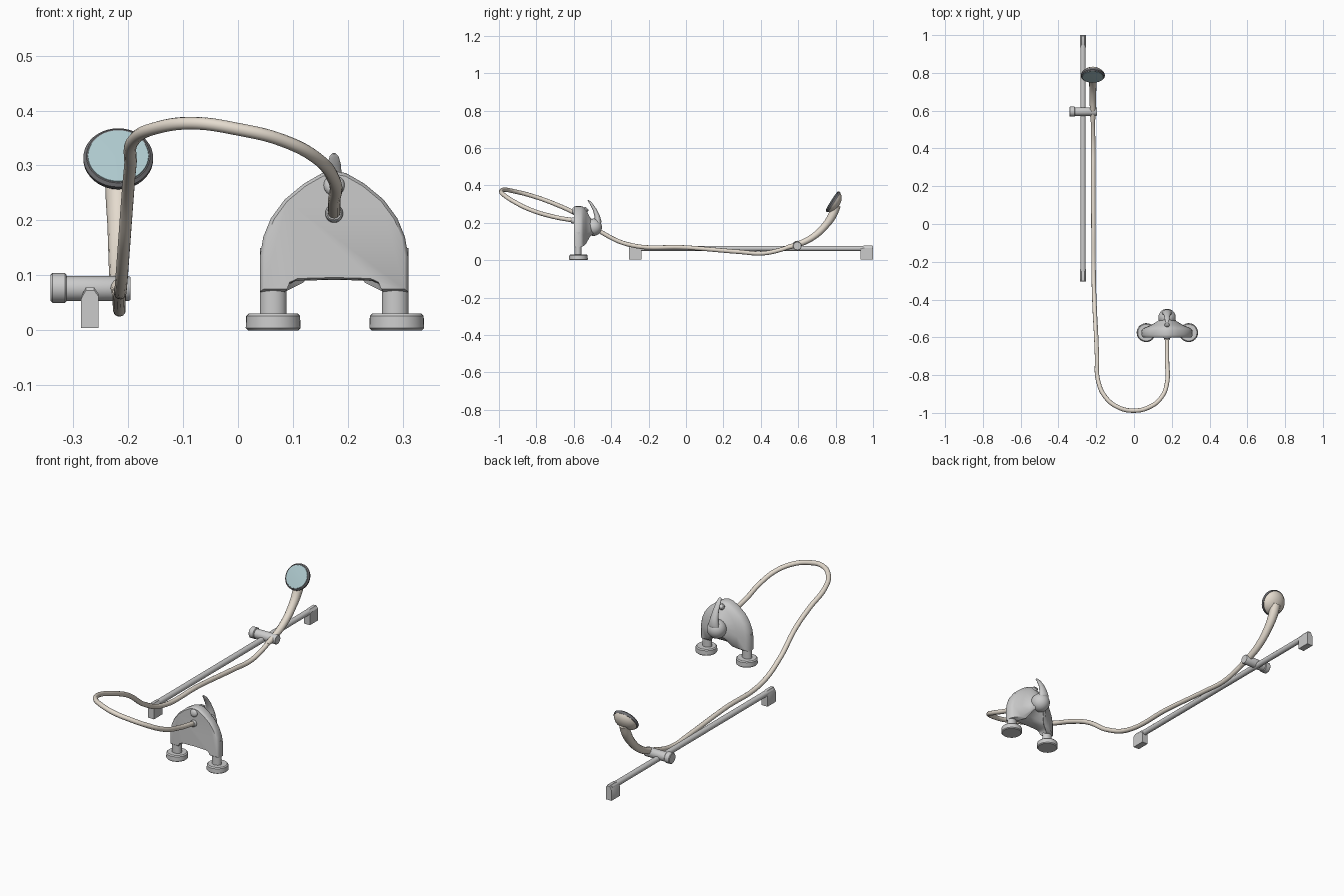
import bpy, bmesh, math
from mathutils import Vector

if "Cube" in bpy.data.objects:
    bpy.data.objects.remove(bpy.data.objects["Cube"])


def material(name, color):
    m = bpy.data.materials.new(name)
    m.diffuse_color = (*color, 1)
    m.use_nodes = True
    m.node_tree.nodes["Principled BSDF"].inputs["Base Color"].default_value = m.diffuse_color
    return m


BEIGE = material("beige", (0.78, 0.71, 0.62))
BLUE = material("face_blue", (0.42, 0.58, 0.61))
DARK = material("dark_rim", (0.16, 0.16, 0.17))


def finish(name, bm, mat=None, angle=40):
    bmesh.ops.recalc_face_normals(bm, faces=bm.faces)
    mesh = bpy.data.meshes.new(name)
    bm.to_mesh(mesh)
    bm.free()
    ob = bpy.data.objects.new(name, mesh)
    bpy.context.collection.objects.link(ob)
    if mat:
        mesh.materials.append(mat)
    bpy.ops.object.select_all(action='DESELECT')
    ob.select_set(True)
    bpy.context.view_layer.objects.active = ob
    bpy.ops.object.shade_smooth_by_angle(angle=math.radians(angle))
    return ob


def loft(name, rings, mat=None, angle=40):
    """Skin closed rings of points and cap both ends."""
    bm = bmesh.new()
    vs = [[bm.verts.new(p) for p in ring] for ring in rings]
    n = len(vs[0])
    for a, b in zip(vs, vs[1:]):
        for i in range(n):
            bm.faces.new((a[i], a[(i + 1) % n], b[(i + 1) % n], b[i]))
    bm.faces.new(vs[0])
    bm.faces.new(vs[-1])
    return finish(name, bm, mat, angle)


def lathe(name, profile, origin, axis, mat=None, squash=1.0, n=32):
    """Turn (radius, height) pairs around an axis; squash flattens along y."""
    rot = Vector((0, 0, 1)).rotation_difference(Vector(axis))
    rings = []
    for r, h in profile:
        ring = []
        for i in range(n):
            t = math.tau * i / n
            p = Vector((r * math.cos(t), r * math.sin(t) * squash, h))
            ring.append(Vector(origin) + rot @ p)
        rings.append(ring)
    return loft(name, rings, mat)


def tube(name, points, radius, mat=None, res=10):
    """Round tube through (x, y, z, relative radius) points."""
    cu = bpy.data.curves.new(name, 'CURVE')
    cu.dimensions = '3D'
    cu.bevel_depth = radius
    cu.bevel_resolution = 4
    cu.resolution_u = res
    cu.use_fill_caps = True
    sp = cu.splines.new('BEZIER')
    sp.bezier_points.add(len(points) - 1)
    for bp, p in zip(sp.bezier_points, points):
        bp.co = p[:3]
        bp.radius = p[3] if len(p) > 3 else 1
        bp.handle_left_type = bp.handle_right_type = 'AUTO'
    ob = bpy.data.objects.new(name, cu)
    bpy.context.collection.objects.link(ob)
    if mat:
        cu.materials.append(mat)
    bpy.ops.object.select_all(action='DESELECT')
    ob.select_set(True)
    bpy.context.view_layer.objects.active = ob
    bpy.ops.object.convert(target='MESH')
    return bpy.context.object


# Rail and its two end brackets
lathe("rail", [(0.014, 0), (0.014, 1.28)], (-0.27, -0.29, 0.063), (0, 1, 0), n=20)
for name, y, s in (("lower_bracket", -0.305, 1), ("upper_bracket", 1.0, -1)):
    section = [(-0.286, 0.004), (-0.254, 0.004), (-0.254, 0.066), (-0.262, 0.078),
               (-0.277, 0.078), (-0.286, 0.06)]
    loft(name, [[(x, y + s * d, 0.004 + (z - 0.004) * k) for x, z in section]
                for d, k in ((0, 0.93), (0.004, 1), (0.05, 1), (0.066, 0.9))], angle=30)

# Slider across the rail, with clamp knob
lathe("slider", [(0.023, 0), (0.023, 0.112), (0.021, 0.116)],
      (-0.312, 0.595, 0.076), (1, 0, 0))
lathe("slider_knob", [(0.024, 0), (0.027, 0.003), (0.027, 0.026), (0.024, 0.029)],
      (-0.341, 0.595, 0.077), (1, 0, 0))

# Flexible hose from the mixer outlet, round the loop and up to the handset
hose = [(0.175, -0.585, 0.21), (0.175, -0.72, 0.235), (0.175, -0.84, 0.273),
        (0.145, -0.918, 0.312), (0.08, -0.97, 0.346), (0, -0.988, 0.366),
        (-0.08, -0.972, 0.377), (-0.15, -0.918, 0.368), (-0.19, -0.83, 0.346),
        (-0.196, -0.7, 0.30), (-0.201, -0.58, 0.243), (-0.208, -0.45, 0.148),
        (-0.213, -0.3, 0.082), (-0.215, 0, 0.068), (-0.216, 0.28, 0.045),
        (-0.216, 0.41, 0.037), (-0.217, 0.5, 0.054), (-0.218, 0.57, 0.078)]
tube("hose", hose, 0.0115, BEIGE)

# Handset: curved grip, domed shell, dark rim, blue spray face
tube("handset_grip", [(-0.218, 0.54, 0.068, 0.65), (-0.218, 0.6, 0.085, 0.85),
                      (-0.218, 0.68, 0.125, 0.95), (-0.218, 0.745, 0.185, 1.05),
                      (-0.218, 0.785, 0.245, 1.25), (-0.218, 0.803, 0.295, 1.35)],
     0.0185, BEIGE)
face_dir = Vector((0, -0.84, 0.54)).normalized()
head = Vector((-0.218, 0.79, 0.31))
lathe("handset_shell", [(0.005, -0.034), (0.025, -0.031), (0.043, -0.023),
                        (0.056, -0.011), (0.062, 0.002)], head, face_dir, BEIGE, n=40)
lathe("handset_rim", [(0.061, -0.004), (0.0635, 0.002), (0.0635, 0.008), (0.058, 0.013)],
      head, face_dir, DARK, n=40)
lathe("spray_face", [(0.057, 0.010), (0.055, 0.0145), (0.03, 0.016), (0.004, 0.0165)],
      head, face_dir, BLUE, n=40)

# Mixer wall flanges and legs
for side, x in (("left", 0.064), ("right", 0.289)):
    lathe(f"{side}_flange", [(0.046, 0), (0.050, 0.004), (0.049, 0.026), (0.044, 0.031)],
          (x, -0.575, 0), (0, 0, 1))
for side, x in (("left", 0.064), ("right", 0.286)):
    lathe(f"{side}_leg", [(0.024, 0.02), (0.024, 0.09), (0.024, 0.15)],
          (x, -0.577, 0), (0, 0, 1), squash=0.8)

# Mixer body: arched front outline narrowing towards the control ball
half = [(0.0, 0.290), (0.022, 0.286), (0.055, 0.267), (0.09, 0.238), (0.115, 0.204),
        (0.129, 0.17), (0.135, 0.135), (0.135, 0.07), (0.090, 0.07), (0.085, 0.083),
        (0.07, 0.09), (0.0, 0.092)]
outline = half + [(-x, z) for x, z in reversed(half[1:-1])]
body = []
for y, kx, kz in ((-0.6, 0.95, 0.95), (-0.595, 0.985, 0.985), (-0.587, 1, 1),
                  (-0.562, 1, 1), (-0.55, 0.9, 0.96), (-0.535, 0.62, 0.84),
                  (-0.515, 0.38, 0.5), (-0.495, 0.24, 0.3)):
    body.append([(0.175 + x * kx, y, 0.175 + (z - 0.175) * kz) for x, z in outline])
loft("mixer_body", body, angle=50)

# Outlet collar, front cap and diverter pin
lathe("hose_outlet", [(0.016, 0), (0.016, 0.03), (0.013, 0.034)],
      (0.175, -0.58, 0.209), (0, -1, 0.15))
lathe("front_cap", [(0.019, 0), (0.019, 0.012), (0.014, 0.018), (0.004, 0.02)],
      (0.175, -0.59, 0.262), (0, -1, 0.2))
lathe("diverter_pin", [(0.008, 0), (0.008, 0.025), (0.014, 0.028), (0.014, 0.04), (0.01, 0.044)],
      (0.175, -0.56, 0.245), (0, 0.6, 0.6))

# Control ball and curved lever
ball = [(0.046 * math.sin(math.pi * (i + 0.2) / 14.4),
         -0.046 * math.cos(math.pi * (i + 0.2) / 14.4)) for i in range(15)]
lathe("control_ball", ball, (0.175, -0.495, 0.176), (0, 0.5, 0.5))
lever = []
for y, z, w, t in ((-0.480, 0.165, 0.030, 0.022), (-0.470, 0.20, 0.028, 0.018),
                   (-0.475, 0.235, 0.02, 0.013), (-0.488, 0.27, 0.015, 0.009),
                   (-0.508, 0.303, 0.012, 0.006), (-0.520, 0.317, 0.008, 0.004),
                   (-0.524, 0.322, 0.003, 0.002)):
    lever.append([(0.175 + w * math.cos(a), y + t * math.sin(a), z + 0.5 * t * math.sin(a))
                  for a in [math.tau * i / 20 for i in range(20)]])
loft("lever", lever, angle=60)
